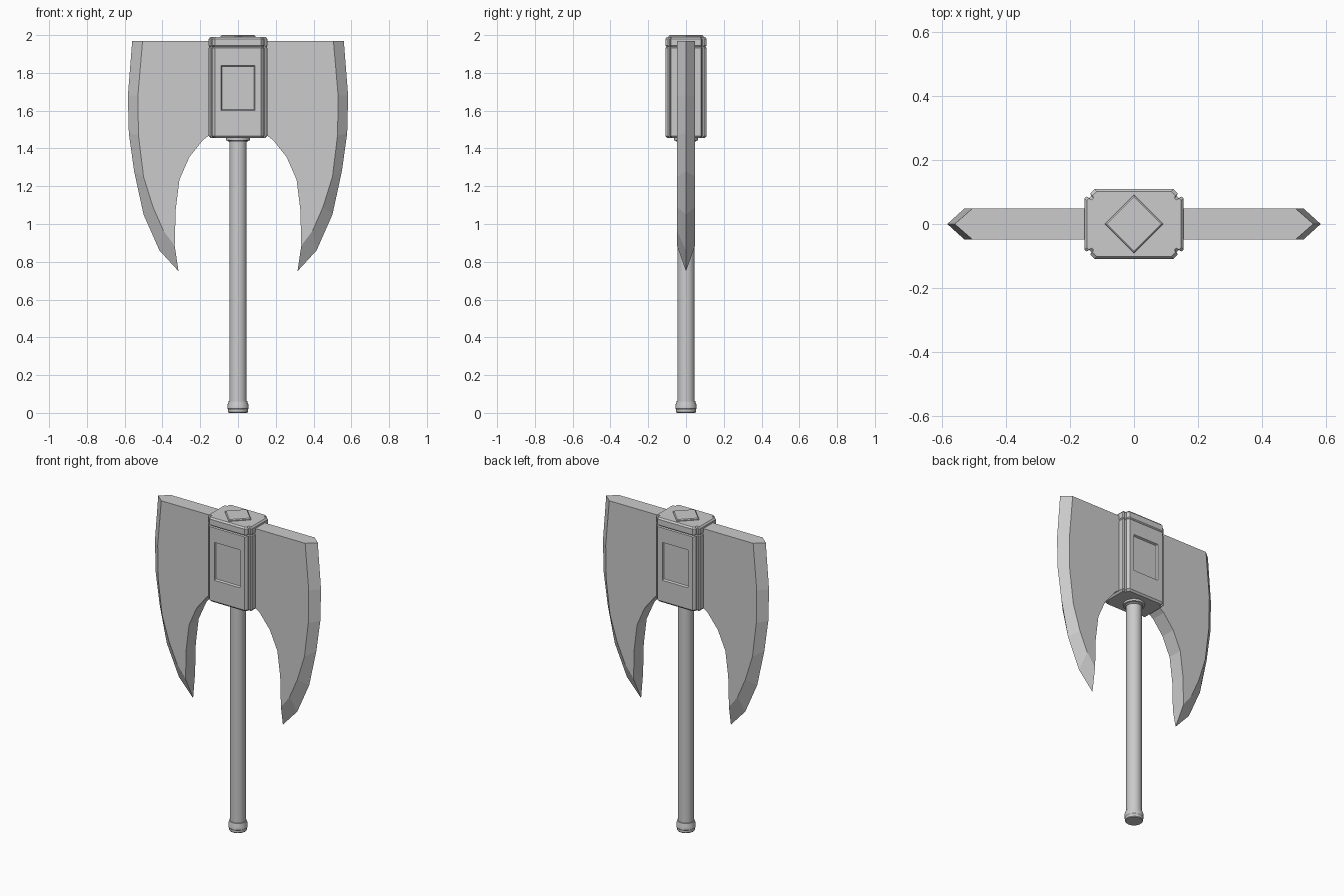
import bpy, bmesh
from math import cos, sin, tau, radians

if "Cube" in bpy.data.objects:
    bpy.data.objects.remove(bpy.data.objects["Cube"])


def finish(bm, name, smooth=False):
    bmesh.ops.recalc_face_normals(bm, faces=bm.faces[:])
    me = bpy.data.meshes.new(name)
    bm.to_mesh(me)
    bm.free()
    ob = bpy.data.objects.new(name, me)
    bpy.context.collection.objects.link(ob)
    if smooth:
        bpy.ops.object.select_all(action='DESELECT')
        ob.select_set(True)
        bpy.context.view_layer.objects.active = ob
        bpy.ops.object.shade_smooth_by_angle(angle=radians(30))
    return ob


def loft(rings):
    """Closed solid through a stack of equal-length point rings."""
    bm = bmesh.new()
    rs = [[bm.verts.new(p) for p in r] for r in rings]
    n = len(rs[0])
    for a, b in zip(rs, rs[1:]):
        for i in range(n):
            j = (i + 1) % n
            bm.faces.new((a[i], a[j], b[j], b[i]))
    bm.faces.new(rs[0][::-1])
    bm.faces.new(rs[-1])
    bmesh.ops.recalc_face_normals(bm, faces=bm.faces[:])
    return bm


def lathe(name, profile, sides=24):
    rings = [[(r * cos(tau * i / sides), r * sin(tau * i / sides), z) for i in range(sides)]
             for r, z in profile]
    return finish(loft(rings), name, True)


# Handle, pommel and collar
lathe("handle", [(.046, .04), (.046, 1.47)])
lathe("pommel", [(.049, 0), (.052, .004), (.052, .016), (.056, .022), (.056, .042),
                 (.050, .056), (.050, .062), (.045, .063)])
lathe("collar", [(.050, 1.434), (.052, 1.44), (.063, 1.442), (.063, 1.46)])

# Head block with notched corners
corner = [(.155, .080), (.148, .086), (.140, .081), (.133, .087), (.136, .095), (.123, .109)]
outline = (corner + [(-x, y) for x, y in reversed(corner)]
           + [(-x, -y) for x, y in corner] + [(x, -y) for x, y in reversed(corner)])
levels = [(1.455, .010), (1.466, 0), (1.932, 0), (1.938, .005), (1.944, 0), (1.980, 0), (1.990, .008)]
bm = loft([[(x * (1 - d / .155), y * (1 - d / .109), z) for x, y in outline] for z, d in levels])

# Recessed panels front and back
panels = [f for f in bm.faces if abs(f.normal.y) > .99 and f.calc_area() > .05]
bmesh.ops.inset_individual(bm, faces=panels, thickness=.02)
for f in panels:
    c = f.calc_center_median()
    for v in f.verts:
        v.co.x = .09 if v.co.x > 0 else -.09
        v.co.z = 1.84 if v.co.z > c.z else 1.60
bmesh.ops.inset_individual(bm, faces=panels, thickness=.007, depth=-.012)
finish(bm, "head_block")

# Raised diamond on top of the head
finish(loft([[(r, 0, z), (0, r, z), (-r, 0, z), (0, -r, z)]
             for r, z in ((.092, 1.985), (.092, 1.995), (.085, 2.0))]), "top_diamond")

# Blades: cutting edge, start of its bevel, and the hooked inner curve (x, z)
edge = [(.56, 1.97), (.583, 1.68), (.578, 1.48), (.55, 1.28), (.50, 1.05), (.416, .86), (.315, .75)]
bevel = [(.505, 1.97), (.53, 1.68), (.527, 1.47), (.50, 1.25), (.45, 1.09), (.395, .965), (.335, .885)]
hook = [(.33, 1.075), (.31, 1.235), (.257, 1.355), (.185, 1.445), (.145, 1.475), (.1, 1.49), (.1, 1.97)]
T = .048
for side, name in ((1, "blade_right"), (-1, "blade_left")):
    bm = bmesh.new()
    rim = [bm.verts.new((side * x, 0, z)) for x, z in edge]
    front, back = ([bm.verts.new((side * x, y, z)) for x, z in bevel + hook] for y in (-T, T))
    n = len(edge)
    for s in (front, back):
        bm.faces.new(s)
        for i in range(n - 1):
            bm.faces.new((s[i], s[i + 1], rim[i + 1], rim[i]))
    for i in range(n - 1, len(front) - 1):
        bm.faces.new((front[i], front[i + 1], back[i + 1], back[i]))
    bm.faces.new((front[n - 1], back[n - 1], rim[-1]))
    bm.faces.new((front[-1], front[0], rim[0], back[0], back[-1]))
    finish(bm, name)
